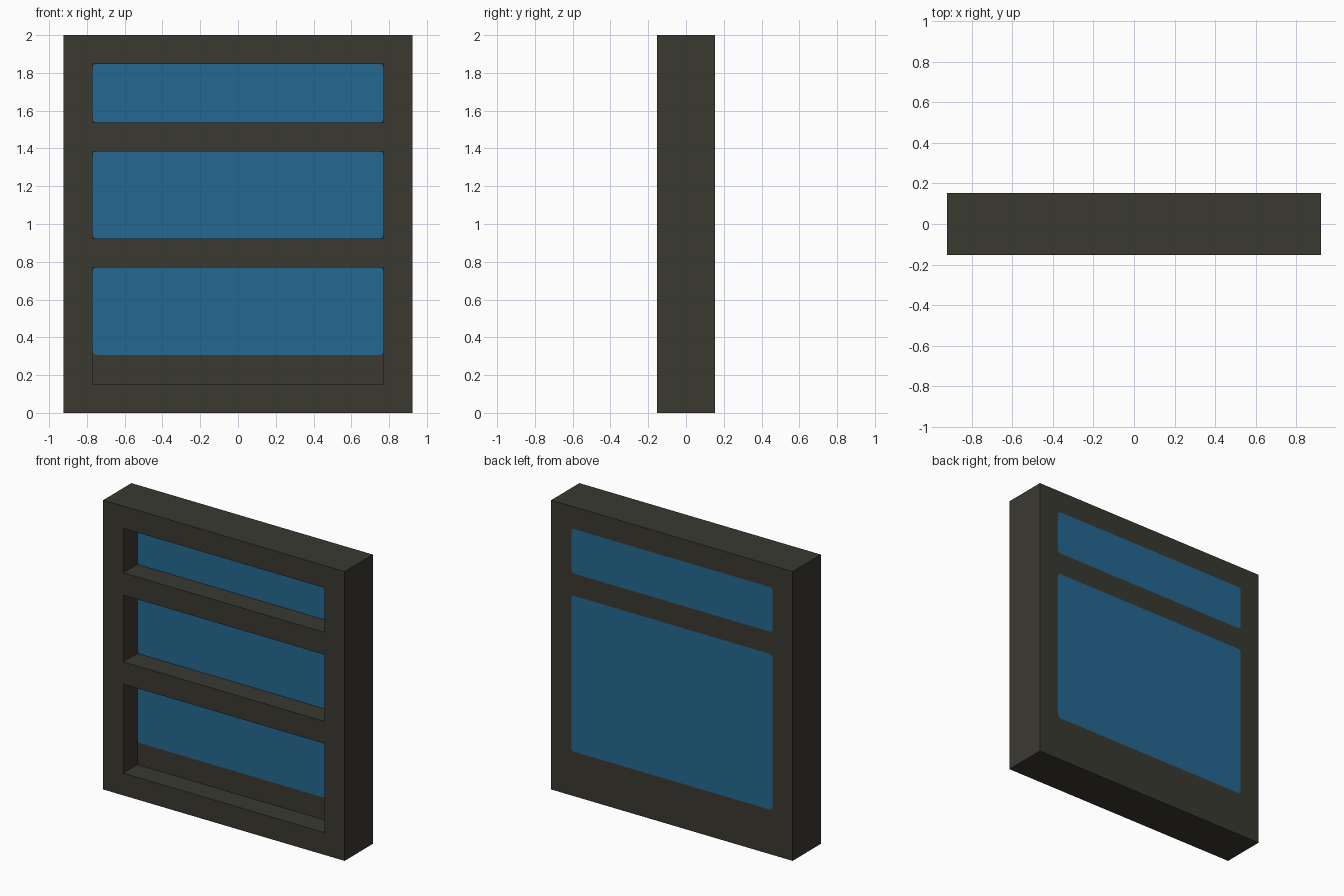
import bpy, bmesh, math

if "Cube" in bpy.data.objects:
    bpy.data.objects.remove(bpy.data.objects["Cube"])

U = 2 / 13            # frame thickness, the basic unit of the design
HALF_W = 6 * U        # half width of the frame
OPEN_W = 5 * U        # half width of the openings
R = 0.02              # corner radius of the glass


def material(name, rgb):
    m = bpy.data.materials.new(name)
    m.diffuse_color = (*rgb, 1)
    m.use_nodes = True
    m.node_tree.nodes["Principled BSDF"].inputs["Base Color"].default_value = m.diffuse_color
    return m


dark = material("dark_frame", (0.042, 0.041, 0.031))
blue = material("blue_glass", (0.018, 0.141, 0.283))


def rect(hw, z0, z1, r=0.0):
    """Rectangle outline in x/z, with optional rounded corners."""
    if r == 0:
        return [(-hw, z0), (hw, z0), (hw, z1), (-hw, z1)]
    corners = [(hw - r, z1 - r, 0), (-hw + r, z1 - r, 90),
               (-hw + r, z0 + r, 180), (hw - r, z0 + r, 270)]
    return [(cx + r * math.cos(math.radians(a + 22.5 * i)),
             cz + r * math.sin(math.radians(a + 22.5 * i)))
            for cx, cz, a in corners for i in range(5)]


def slab(name, outlines, y0, y1, mat):
    """Extrude an outline (the others are holes) from y0 to y1."""
    cu = bpy.data.curves.new(name, 'CURVE')
    cu.dimensions = '2D'
    cu.fill_mode = 'BOTH'
    cu.extrude = (y1 - y0) / 2
    for pts in outlines:
        s = cu.splines.new('POLY')
        s.points.add(len(pts) - 1)
        for p, (x, z) in zip(s.points, pts):
            p.co = (x, z, 0, 1)
        s.use_cyclic_u = True
    ob = bpy.data.objects.new(name, cu)
    ob.rotation_euler.x = math.pi / 2
    ob.location.y = (y0 + y1) / 2
    bpy.context.collection.objects.link(ob)
    bpy.ops.object.select_all(action='DESELECT')
    ob.select_set(True)
    bpy.context.view_layer.objects.active = ob
    bpy.ops.object.convert(target='MESH')
    ob = bpy.context.view_layer.objects.active
    bm = bmesh.new()
    bm.from_mesh(ob.data)
    bmesh.ops.remove_doubles(bm, verts=bm.verts, dist=1e-5)
    bmesh.ops.recalc_face_normals(bm, faces=bm.faces)
    for f in bm.faces:
        f.smooth = False
        f.material_index = 0
    bm.to_mesh(ob.data)
    bm.free()
    ob.data.materials.clear()
    ob.data.materials.append(mat)


outer = rect(HALF_W, 0, 2)

# Front frame with three deep square openings
openings = [(U, 5 * U), (6 * U, 9 * U), (10 * U, 12 * U)]
slab("front_frame", [outer] + [rect(OPEN_W, a, b) for a, b in openings], -U, 0, dark)

# Back panel: three panes seen from the front, two seen from the back
layers = [("inner", 0, U / 2, [(2 * U, 5 * U), (6 * U, 9 * U), (10 * U, 12 * U)]),
          ("rear", U / 2, U, [(2 * U, 9 * U), (10 * U, 12 * U)])]
for label, y0, y1, panes in layers:
    shapes = [rect(OPEN_W, a, b, R) for a, b in panes]
    slab(label + "_panel", [outer] + shapes, y0, y1, dark)
    for i, shape in enumerate(shapes):
        slab(f"{label}_glass_{i + 1}", [shape], y0, y1, blue)
